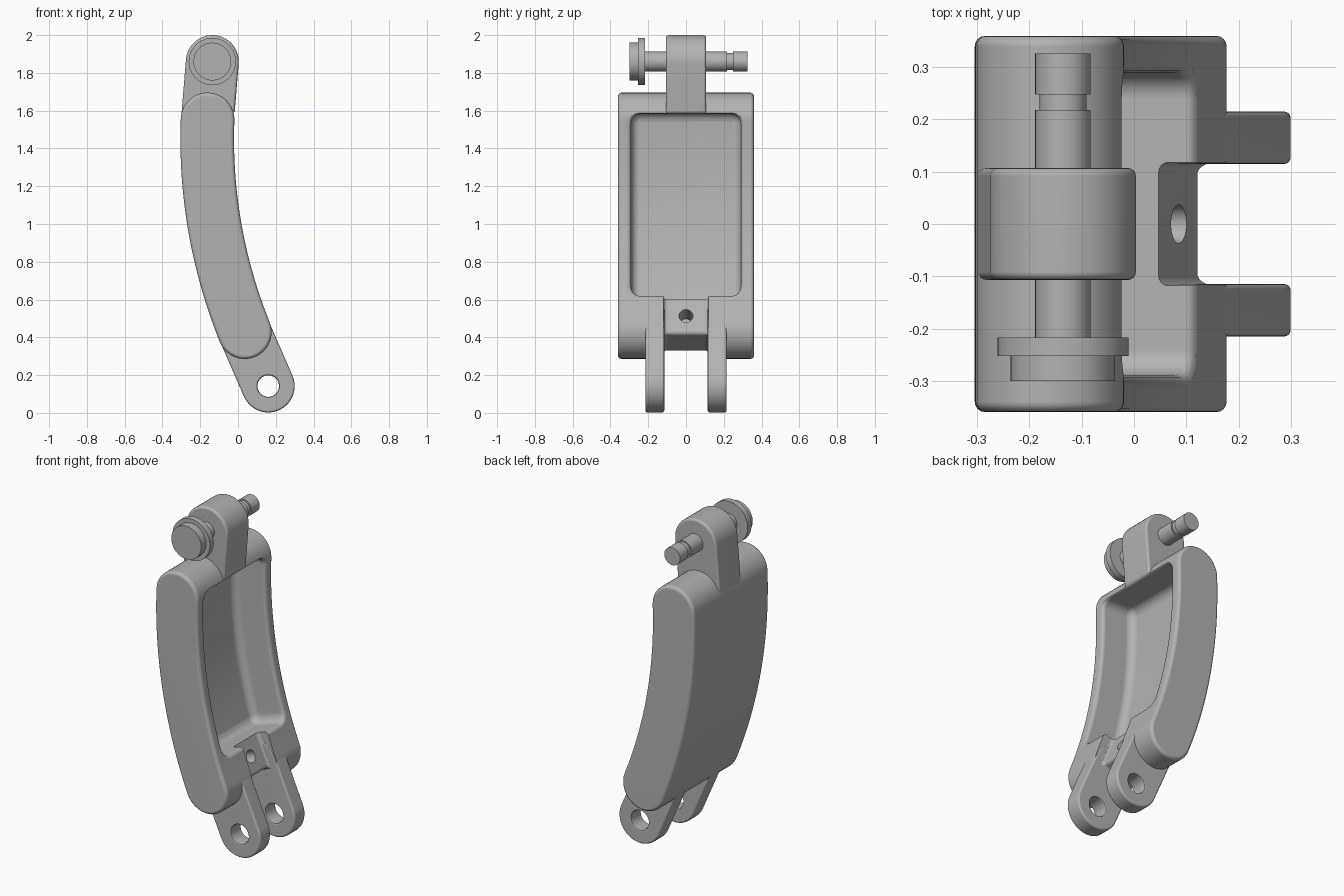
import bpy, bmesh, math
from mathutils import Matrix, Vector

if "Cube" in bpy.data.objects:
    bpy.data.objects.remove(bpy.data.objects["Cube"], do_unlink=True)

GREY = (0.45, 0.45, 0.45, 1)
metal = bpy.data.materials.new("plain grey metal")
metal.use_nodes = True
metal.diffuse_color = GREY
metal.node_tree.nodes["Principled BSDF"].inputs["Base Color"].default_value = GREY

# Centre line of the curved link: an arc in the xz plane
R, CX, CZ, HALF = 2.73, 2.567, 1.45, 0.142
A_TOP, A_END = -0.038, 0.384


def polar(r, a):
    return Vector((CX - r * math.cos(a), CZ - r * math.sin(a)))


def finish_mesh(name, bm):
    bmesh.ops.recalc_face_normals(bm, faces=bm.faces)
    mesh = bpy.data.meshes.new(name)
    bm.to_mesh(mesh)
    bm.free()
    mesh.materials.append(metal)
    obj = bpy.data.objects.new(name, mesh)
    bpy.context.collection.objects.link(obj)
    return obj


def apply(obj, mod):
    bpy.ops.object.select_all(action="DESELECT")
    obj.select_set(True)
    bpy.context.view_layer.objects.active = obj
    bpy.ops.object.modifier_apply(modifier=mod.name)


def prism(name, points, y0, y1, bevel):
    """Extrude an xz outline along y and round its sharp edges."""
    bm = bmesh.new()
    face = bm.faces.new([bm.verts.new((p[0], y0, p[1])) for p in points])
    new = bmesh.ops.extrude_face_region(bm, geom=[face])["geom"]
    moved = [v for v in new if isinstance(v, bmesh.types.BMVert)]
    bmesh.ops.translate(bm, verts=moved, vec=(0, y1 - y0, 0))
    obj = finish_mesh(name, bm)
    mod = obj.modifiers.new("round", "BEVEL")
    mod.width, mod.segments = bevel, 4
    mod.limit_method, mod.angle_limit = "ANGLE", math.radians(40)
    apply(obj, mod)
    return obj


def lathe(name, profile, centre, n=48):
    """Turn (y, radius) pairs about the y axis."""
    bm = bmesh.new()
    rings = []
    for y, r in profile:
        rings.append([bm.verts.new((r * math.cos(k * math.tau / n), y,
                                    r * math.sin(k * math.tau / n))) for k in range(n)])
    for a, b in zip(rings, rings[1:]):
        for k in range(n):
            j = (k + 1) % n
            bm.faces.new((a[k], a[j], b[j], b[k]))
    bm.faces.new(rings[0])
    bm.faces.new(rings[-1])
    obj = finish_mesh(name, bm)
    obj.location = centre
    return obj


def round_end(c, e, t, h, n=20):
    return [c + h * (e * math.cos(math.pi * k / n) + t * math.sin(math.pi * k / n))
            for k in range(n + 1)]


def capsule(a, b, ra, rb):
    t = (b - a).normalized()
    e = Vector((t.y, -t.x))
    return round_end(b, e, t, rb) + round_end(a, -e, -t, ra)


def cut(obj, cutter):
    bpy.context.view_layer.update()
    mod = obj.modifiers.new("cut", "BOOLEAN")
    mod.operation, mod.solver, mod.object = "DIFFERENCE", "EXACT", cutter
    apply(obj, mod)


def pocket_cutter():
    """Loft rounded rectangles along the curve, with a soft rim and floor."""
    half_len, half_wid, mid, ref = 0.485, 0.29, 0.137, R - HALF
    levels = [(-0.08, 0.02), (0, 0.02), (0.003, 0.011), (0.009, 0.004), (0.02, 0),
              (0.165, 0), (0.182, -0.004), (0.197, -0.014), (0.206, -0.028), (0.21, -0.045)]
    bm = bmesh.new()
    rows = []
    for depth, grow in levels:
        length, width, corner = half_len + grow, half_wid + grow, max(0.05 + grow, 0.006)
        bend = [k * math.pi / 12 for k in range(7)]
        stations = [(length - corner + corner * math.cos(q),
                     width - corner + corner * math.sin(q)) for q in bend]
        straight = length - corner
        middle = [(straight * (1 - k / 12), width) for k in range(1, 24)]
        stations += middle + [(-s, w) for s, w in reversed(stations)]
        sides = []
        for sign in (1, -1):
            line = []
            for s, w in stations:
                p = polar(ref + depth, mid + s / ref)
                line.append(bm.verts.new((p.x, sign * w, p.y)))
            sides.append(line)
        rows.append(sides)
    for (l0, r0), (l1, r1) in zip(rows, rows[1:]):
        loop0, loop1 = l0 + r0[::-1], l1 + r1[::-1]
        for k in range(len(loop0)):
            j = (k + 1) % len(loop0)
            bm.faces.new((loop0[k], loop0[j], loop1[j], loop1[k]))
    for left, right in (rows[0], rows[-1]):
        for k in range(len(left) - 1):
            bm.faces.new((left[k], left[k + 1], right[k + 1], right[k]))
    return finish_mesh("pocket_cutter", bm)


# Curved link body
def direction(a):
    return Vector((-math.cos(a), -math.sin(a))), Vector((math.sin(a), -math.cos(a)))


steps = [A_TOP + (A_END - A_TOP) * k / 32 for k in range(1, 32)]
e0, t0 = direction(A_TOP)
e1, t1 = direction(A_END)
top_c, end_c = polar(R, A_TOP), polar(R, A_END)
outline = [polar(R + HALF, a) for a in steps]
outline += round_end(end_c, e1, t1, HALF)
outline += [polar(R - HALF, a) for a in reversed(steps)]
outline += round_end(top_c, -e0, -t0, HALF)
body = prism("link_body", outline, -0.36, 0.36, 0.02)

# Single top lug
pin_c = Vector((-0.136, 1.86))
top_lug = prism("top_lug", capsule(pin_c, top_c, 0.14, 0.14), -0.107, 0.107, 0.015)

# Pair of lower lugs
eye_c = Vector((0.16, 0.142))
lugs = [prism(name, capsule(end_c, eye_c, 0.14, 0.14), y, y + 0.1, 0.012)
        for name, y in (("lower_lug_front", -0.215), ("lower_lug_back", 0.115))]

# Open pocket
pocket = pocket_cutter()
cut(body, pocket)
cut(top_lug, pocket)

# Slot between the lower lugs
up = (end_c - eye_c).normalized()
out = Vector((up.y, -up.x))
slot_shape = [(-0.3, -0.4), (0.265, -0.4), (0.265, 0.08), (0.52, 0.08), (0.52, 0.3), (-0.3, 0.3)]
slot = prism("slot_cutter", [eye_c + up * u + out * v for u, v in slot_shape],
             -0.118, 0.118, 0.02)
cut(body, slot)

# Blind hole in the slot floor
screw = lathe("hole_cutter", [(-0.13, 0.037), (0.08, 0.037)], (0, 0, 0), 32)
screw.matrix_basis = (Matrix.Translation((0.09, 0, 0.515))
                      @ Matrix.Rotation(-math.atan2(out.y, out.x), 4, "Y")
                      @ Matrix.Rotation(-math.pi / 2, 4, "Z"))
cut(body, screw)

# Softened eyes through the lower lugs
half_eye = [(0.115, 0.067), (0.119, 0.06), (0.127, 0.057),
            (0.203, 0.057), (0.211, 0.06), (0.215, 0.067), (0.3, 0.067)]
eye = lathe("eye_cutter", [(-y, r) for y, r in reversed(half_eye)] + half_eye,
            (eye_c.x, 0, eye_c.y))
for lug in lugs:
    cut(lug, eye)

for helper in (pocket, slot, screw, eye):
    helper.hide_render = True
    bpy.data.objects.remove(helper, do_unlink=True)

# Headed pin with a retaining groove
pin = lathe("hinge_pin", [(-0.3, 0.1), (-0.253, 0.1), (-0.253, 0.125), (-0.217, 0.125),
                          (-0.217, 0.053), (0.218, 0.053), (0.218, 0.045), (0.248, 0.045),
                          (0.248, 0.053), (0.326, 0.053)], (pin_c.x, 0, pin_c.y))

# Smooth shading with crisp edges
for obj in [body, top_lug, pin] + lugs:
    bpy.ops.object.select_all(action="DESELECT")
    obj.select_set(True)
    bpy.context.view_layer.objects.active = obj
    bpy.ops.object.shade_smooth_by_angle(angle=math.radians(35))
    mod = obj.modifiers.new("even_normals", "WEIGHTED_NORMAL")
    mod.keep_sharp = True
